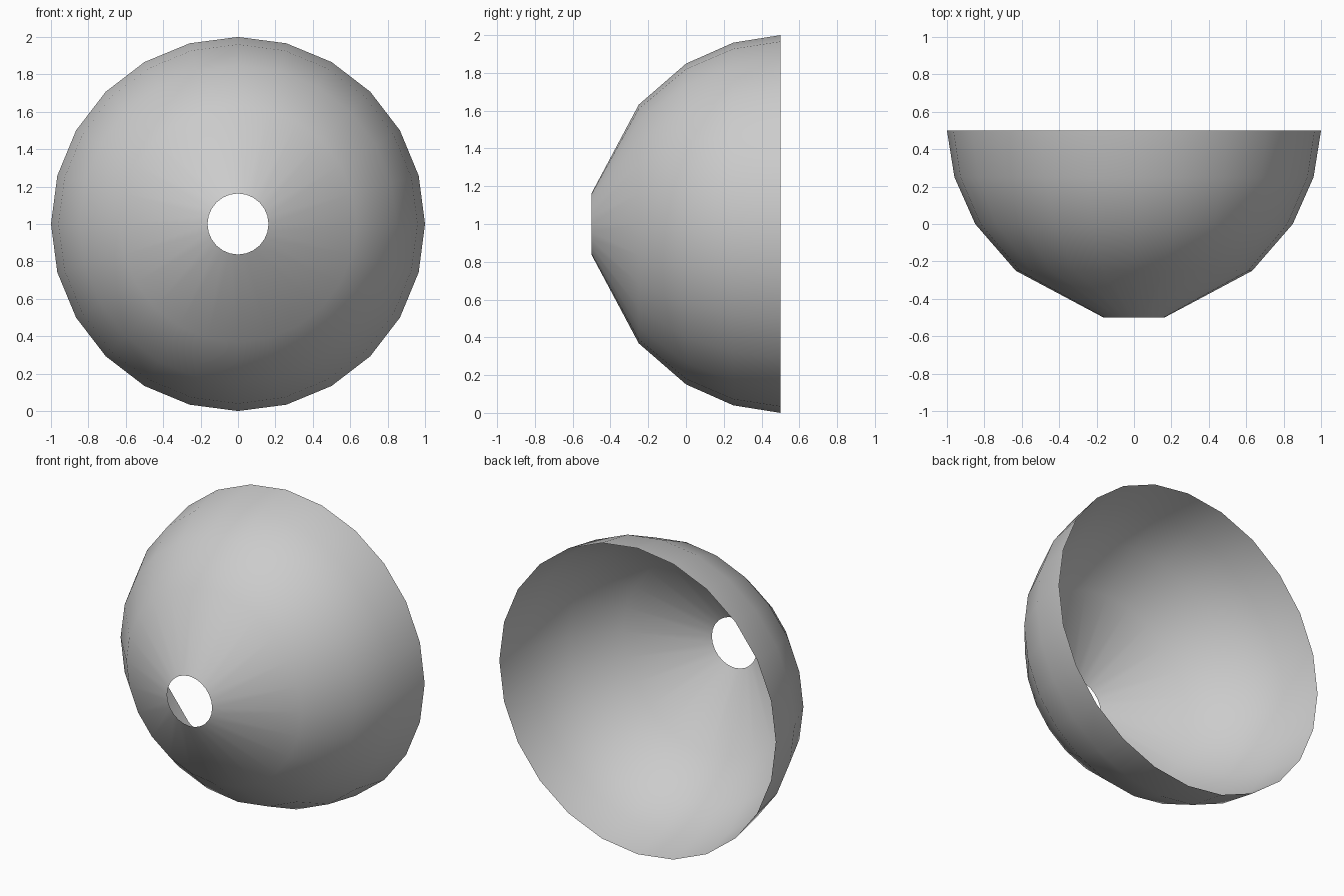
import bpy, bmesh
from math import sin, cos, tau

if "Cube" in bpy.data.objects:
    bpy.data.objects.remove(bpy.data.objects["Cube"])

SIDES = 24
CENTRE_Z = 1.0
# (y, radius) from the small front hole to the open back rim
PROFILE = [(-0.5, 0.163), (-0.25, 0.632), (0.0, 0.849), (0.25, 0.96), (0.5, 1.0)]


def ring(bm, y, r):
    return [bm.verts.new((r * cos(tau * i / SIDES), y, CENTRE_Z + r * sin(tau * i / SIDES)))
            for i in range(SIDES)]


# open single-walled bowl, turned around the y axis
bm = bmesh.new()
rings = [ring(bm, y, r) for y, r in PROFILE]
for a, b in zip(rings, rings[1:]):
    for i in range(SIDES):
        j = (i + 1) % SIDES
        face = bm.faces.new((a[i], a[j], b[j], b[i]))
        face.smooth = True
        # outward-facing normals
        face.normal_update()
        c = face.calc_center_median()
        if face.normal.x * c.x + face.normal.z * (c.z - CENTRE_Z) < 0:
            face.normal_flip()

mesh = bpy.data.meshes.new("bowl_shade")
bm.to_mesh(mesh)
bm.free()
bpy.context.collection.objects.link(bpy.data.objects.new("bowl_shade", mesh))
